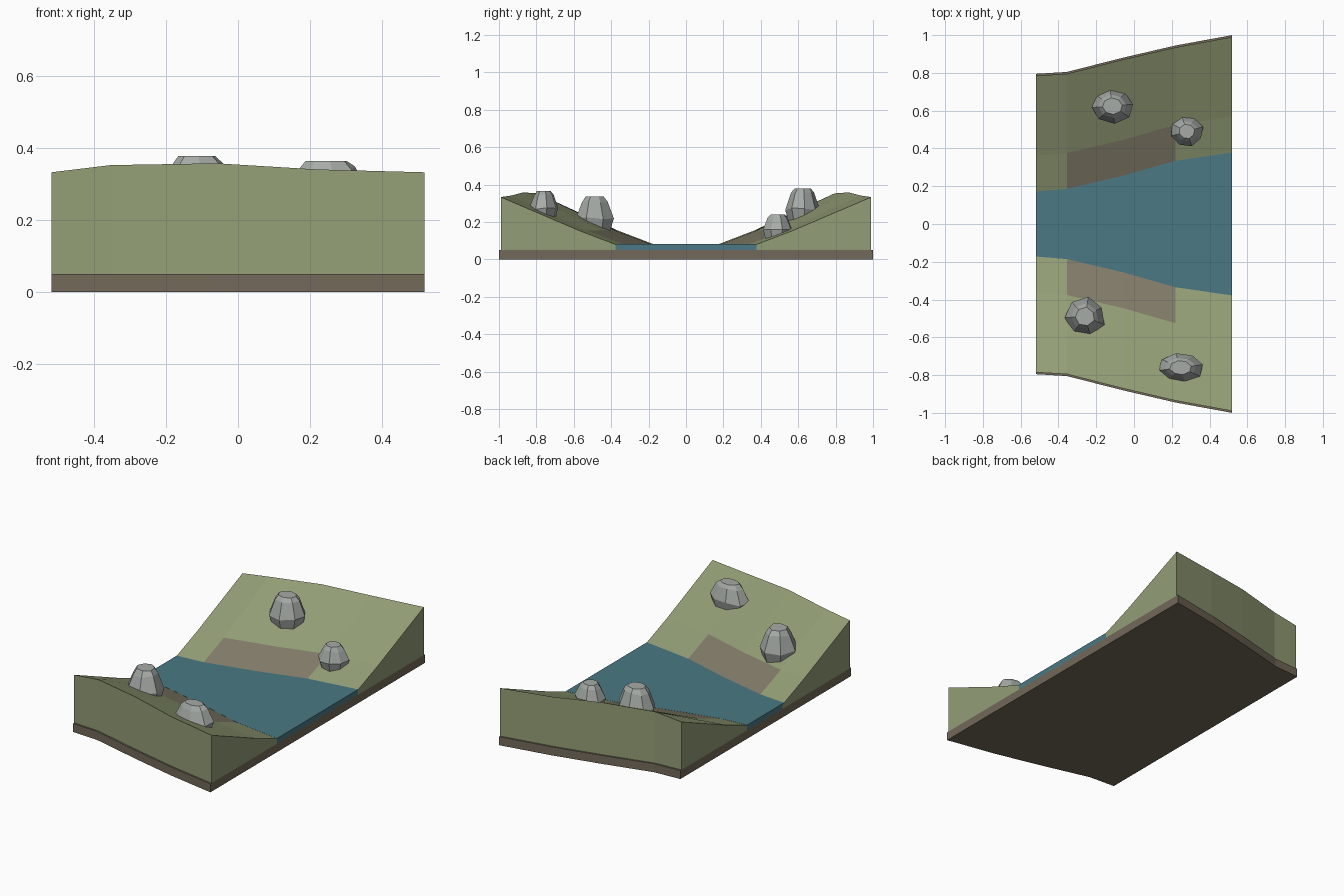
import bpy, bmesh, math, random

if "Cube" in bpy.data.objects:
    bpy.data.objects.remove(bpy.data.objects["Cube"])

random.seed(4)

def material(name, rgb):
    m = bpy.data.materials.new(name)
    m.diffuse_color = (*rgb, 1)
    m.use_nodes = True
    m.node_tree.nodes["Principled BSDF"].inputs["Base Color"].default_value = m.diffuse_color
    return m

GRASS = material("grass", (0.29, 0.34, 0.18))
SAND = material("sand", (0.22, 0.20, 0.14))
EARTH = material("earth", (0.17, 0.14, 0.10))
WATER = material("water", (0.07, 0.19, 0.23))
STONE = material("stone", (0.38, 0.41, 0.39))

# Stations along the river: x, water half width, outer half width, crest height
STATIONS = [(-0.52, 0.172, 0.795, 0.333), (-0.355, 0.186, 0.805, 0.353),
            (-0.06, 0.255, 0.88, 0.358), (0.22, 0.335, 0.945, 0.341),
            (0.52, 0.378, 1.0, 0.333)]

def loft(name, rings, mats):
    """Skin a list of equal closed rings and cap both ends."""
    bm = bmesh.new()
    loops = [[bm.verts.new(p) for p in ring] for ring in rings]
    n = len(loops[0])
    for i, (a, b) in enumerate(zip(loops, loops[1:])):
        for j in range(n):
            k = (j + 1) % n
            f = bm.faces.new((a[j], a[k], b[k], b[j]))
            # shore strip in the middle of a bank is sandy
            if len(mats) > 1 and j == 1 and i in (1, 2):
                f.material_index = 1
    bm.faces.new(loops[0])
    bm.faces.new(loops[-1])
    bmesh.ops.recalc_face_normals(bm, faces=bm.faces)
    me = bpy.data.meshes.new(name)
    bm.to_mesh(me)
    bm.free()
    for m in mats:
        me.materials.append(m)
    ob = bpy.data.objects.new(name, me)
    bpy.context.collection.objects.link(ob)
    return ob

def slab(name, half, z0, z1, mat):
    loft(name, [[(s[0], -half(s), z0), (s[0], half(s), z0),
                 (s[0], half(s), z1), (s[0], -half(s), z1)] for s in STATIONS], [mat])

# Earth base and water surface
slab("earth_base", lambda s: s[2], 0, 0.05, EARTH)
slab("river_water", lambda s: s[1], 0.05, 0.081, WATER)

# Sloping banks, mirrored across the river
for side, name in ((1, "back_bank"), (-1, "front_bank")):
    rings = []
    for x, w, o, h in STATIONS:
        profile = [(w - 0.014, 0.05), (w - 0.014, 0.075), (w + 0.19, 0.153),
                   (o - 0.01, h), (o - 0.01, 0.05)]
        rings.append([(x, side * y, z) for y, z in profile])
    loft(name, rings, [GRASS, SAND])

# Faceted boulders
def boulder(name, x, y, rx, ry, z0, z1, sides, turn):
    jitter = [random.uniform(0.93, 1.04) for _ in range(sides)]
    rings = []
    for t, r in ((0, 0.8), (0.38, 1.0), (0.85, 0.68), (1, 0.48)):
        ring = []
        for i in range(sides):
            a = turn + math.tau * i / sides
            lift = random.uniform(-0.008, 0.008) if 0 < t < 1 else 0
            ring.append((x + rx * r * jitter[i] * math.cos(a),
                         y + ry * r * jitter[i] * math.sin(a),
                         z0 + (z1 - z0) * t + lift))
        rings.append(ring)
    loft(name, rings, [STONE])

boulder("boulder_back_large", -0.115, 0.625, 0.115, 0.092, 0.20, 0.378, 8, 0.1)
boulder("boulder_back_small", 0.28, 0.49, 0.088, 0.083, 0.10, 0.24, 8, 0.3)
boulder("boulder_front_round", -0.26, -0.49, 0.108, 0.106, 0.15, 0.335, 7, 0.5)
boulder("boulder_front_flat", 0.245, -0.76, 0.122, 0.08, 0.21, 0.365, 8, 0.2)
